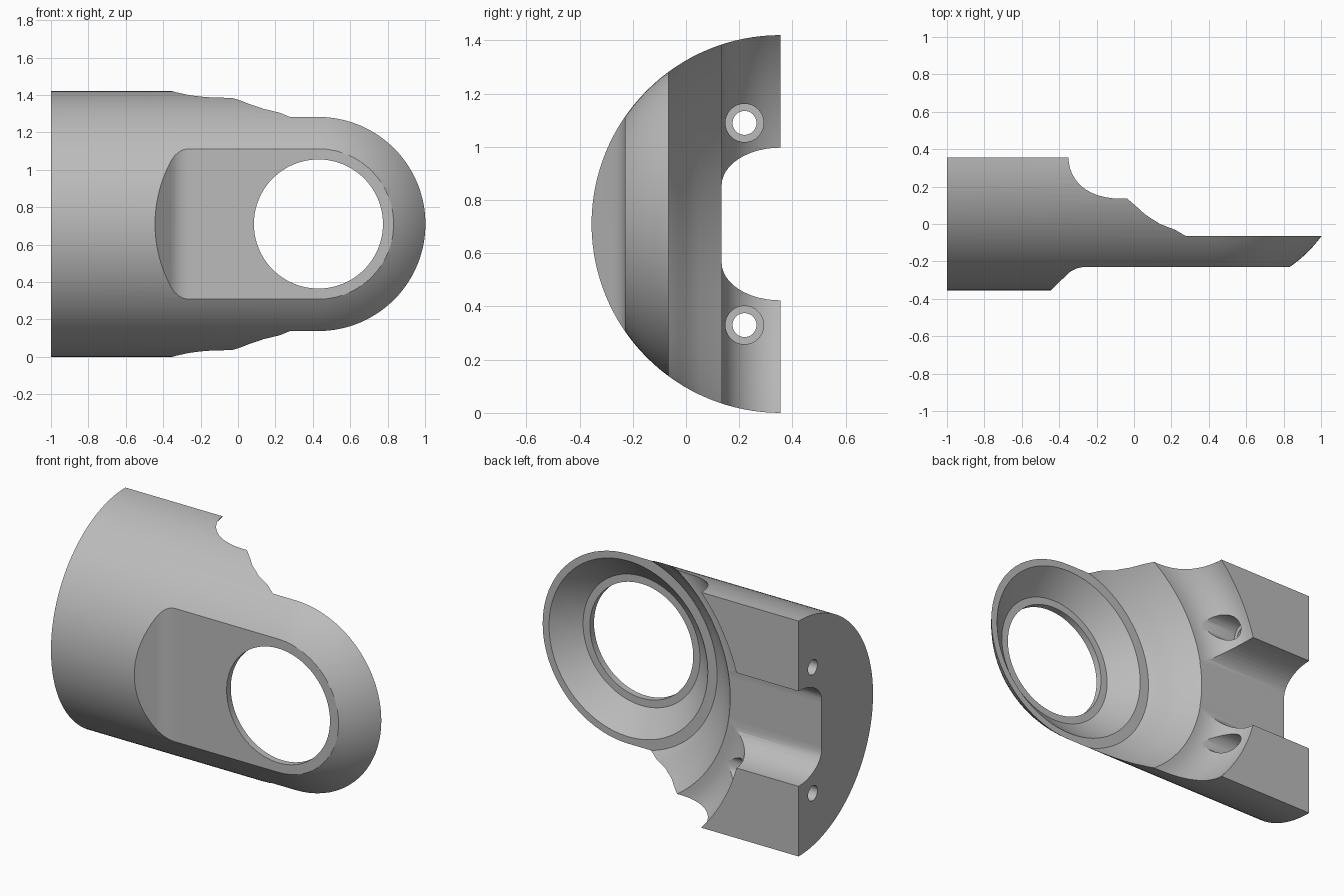
import bpy, bmesh, math
from mathutils import Vector

if "Cube" in bpy.data.objects:
    bpy.data.objects.remove(bpy.data.objects["Cube"], do_unlink=True)

MID_Z = 0.71      # height of the body axis
BACK_Y = 0.355    # flat back plane, also the body axis
RADIUS = 0.71
EYE_X = 0.43      # centre of the round end


def finish(name, bm):
    bmesh.ops.remove_doubles(bm, verts=bm.verts, dist=1e-5)
    bmesh.ops.recalc_face_normals(bm, faces=bm.faces)
    mesh = bpy.data.meshes.new(name)
    bm.to_mesh(mesh)
    bm.free()
    obj = bpy.data.objects.new(name, mesh)
    bpy.context.collection.objects.link(obj)
    return obj


def lathe(name, points, centre, axis, out, steps):
    """Spin (distance along axis, radius) points around an axis."""
    bm = bmesh.new()
    axis, out, centre = Vector(axis), Vector(out), Vector(centre)
    vs = [bm.verts.new(centre + axis * a + out * r) for a, r in points]
    edges = [bm.edges.new(pair) for pair in zip(vs, vs[1:])]
    bmesh.ops.spin(bm, geom=vs + edges, cent=centre, axis=axis,
                   angle=2 * math.pi, steps=steps, use_merge=True)
    return finish(name, bm)


def prism(name, points, direction):
    """Extrude a closed outline of 3D points."""
    bm = bmesh.new()
    face = bm.faces.new([bm.verts.new(p) for p in points])
    new = bmesh.ops.extrude_face_region(bm, geom=[face])["geom"]
    moved = [g for g in new if isinstance(g, bmesh.types.BMVert)]
    bmesh.ops.translate(bm, verts=moved, vec=direction)
    return finish(name, bm)


def arc(cx, cy, rx, ry, start, end, n):
    angles = [math.radians(start + (end - start) * i / n) for i in range(n + 1)]
    return [(cx + rx * math.cos(a), cy + ry * math.sin(a)) for a in angles]


def cut(body, cutter):
    mod = body.modifiers.new(cutter.name, 'BOOLEAN')
    mod.operation = 'DIFFERENCE'
    mod.solver = 'EXACT'
    mod.object = cutter
    bpy.context.view_layer.objects.active = body
    bpy.ops.object.modifier_apply(modifier=mod.name)
    bpy.data.objects.remove(cutter, do_unlink=True)


# Body: round bar with a ball end
profile = [(-1, 0), (-1, RADIUS)] + arc(EYE_X, 0, RADIUS, RADIUS, 90, 0, 24)
profile[-1] = (EYE_X + RADIUS, 0)
body = lathe("clamp_body", profile, (0, BACK_Y, MID_Z), (1, 0, 0), (0, 0, 1), 128)

# Flat back
cut(body, prism("back_cutter", [(-2, BACK_Y, -1), (2, BACK_Y, -1),
                                (2, BACK_Y, 3), (-2, BACK_Y, 3)], (0, 2, 0)))

# Stepped round recess with the through hole
recess = [(-1, 0), (-1, 0.345), (-0.19, 0.345), (-0.19, 0.39), (-0.13, 0.465),
          (-0.065, 0.53), (-0.065, 0.592), (-0.03, 0.633), (0, 0.68),
          (0.05, 0.74), (0.135, 0.82)]
recess += [(y, r) for r, y in arc(0.835, BACK_Y, 0.22, 0.22, -90, 0, 12)]
recess += [(0.8, 1.055), (0.8, 0)]
cut(body, lathe("recess_cutter", recess, (EYE_X, 0, MID_Z), (0, 1, 0), (1, 0, 0), 128))

# Flat front face with a curved run-out
pocket = [(-0.56, -0.47)] + arc(-0.26, -0.37, 0.14, 0.14, 135, 90, 8)
pocket += [(1.5, -0.23), (1.5, -0.47)]
cut(body, prism("pocket_cutter", [(x, y, -0.5) for x, y in pocket], (0, 0, 2.5)))

# Lengthwise channel in the back
side = arc(BACK_Y, 0.145, 0.221, 0.142, 90, 180, 12)
half = [(0.6, 0.287)] + side
outline = half + [(y, -z) for y, z in reversed(half)]
cut(body, prism("channel_cutter", [(-1.2, y, MID_Z + z) for y, z in outline], (1.2, 0, 0)))

# Counterbored screw holes
for sign in (-1, 1):
    bore = [(-1.2, 0), (-1.2, 0.045), (-0.62, 0.045), (-0.62, 0.072), (-0.2, 0.072), (-0.2, 0)]
    cut(body, lathe("screw_cutter", bore, (0, 0.22, MID_Z + sign * 0.38),
                    (1, 0, 0), (0, 0, 1), 32))

# Plain grey finish
grey = bpy.data.materials.new("plain_grey")
grey.use_nodes = True
colour = (0.5, 0.5, 0.5, 1)
grey.diffuse_color = colour
grey.node_tree.nodes["Principled BSDF"].inputs["Base Color"].default_value = colour
body.data.materials.clear()
body.data.materials.append(grey)
for poly in body.data.polygons:
    poly.material_index = 0

bpy.ops.object.select_all(action='DESELECT')
body.select_set(True)
bpy.context.view_layer.objects.active = body
bpy.ops.object.shade_smooth_by_angle(angle=math.radians(25))
